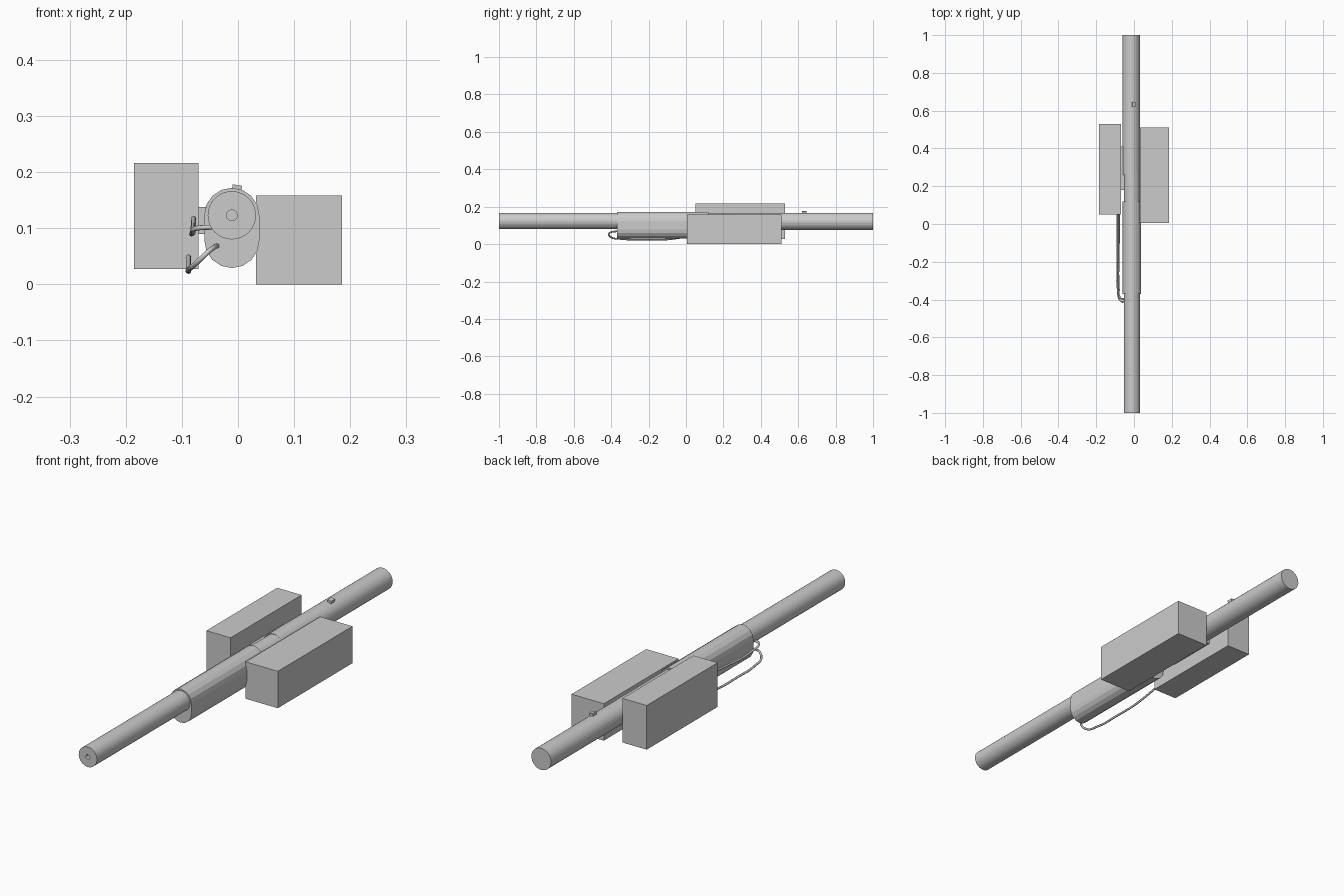
import bpy, bmesh, math
from mathutils import Matrix

if "Cube" in bpy.data.objects:
    bpy.data.objects.remove(bpy.data.objects["Cube"])


def finish(name, bm):
    bmesh.ops.recalc_face_normals(bm, faces=bm.faces)
    me = bpy.data.meshes.new(name)
    bm.to_mesh(me)
    bm.free()
    ob = bpy.data.objects.new(name, me)
    bpy.context.collection.objects.link(ob)
    return ob


def box(name, lo, hi, roll=0):
    bm = bmesh.new()
    size = [b - a for a, b in zip(lo, hi)]
    mid = [(a + b) / 2 for a, b in zip(lo, hi)]
    bmesh.ops.create_cube(bm, size=1, matrix=Matrix.Translation(mid)
                          @ Matrix.Rotation(roll, 4, 'Y') @ Matrix.Diagonal((*size, 1)))
    return finish(name, bm)


def arc(cx, cz, r, a0, a1, n):
    return [(cx + r * math.cos(a0 + (a1 - a0) * i / n),
             cz + r * math.sin(a0 + (a1 - a0) * i / n)) for i in range(n + 1)]


def loft(name, sections):
    """Join (profile, y) rings of equal length along y, capped at both ends."""
    bm = bmesh.new()
    rings = [[bm.verts.new((x, y, z)) for x, z in p] for p, y in sections]
    n = len(rings[0])
    for a, b in zip(rings, rings[1:]):
        for i in range(n):
            j = (i + 1) % n
            bm.faces.new((a[i], a[j], b[j], b[i]))
    bm.faces.new(rings[0])
    bm.faces.new(rings[-1])
    return finish(name, bm)


def circle(cx, cz, r, n=32):
    return arc(cx, cz, r, 0, 2 * math.pi, n)[:-1]


def hose(name, pts, r=0.0045):
    cu = bpy.data.curves.new(name, 'CURVE')
    cu.dimensions = '3D'
    cu.bevel_depth = r
    cu.bevel_resolution = 2
    cu.resolution_u = 6
    cu.use_fill_caps = True
    sp = cu.splines.new('BEZIER')
    sp.bezier_points.add(len(pts) - 1)
    for bp, p in zip(sp.bezier_points, pts):
        bp.co = p
        bp.handle_left_type = bp.handle_right_type = 'AUTO'
    ob = bpy.data.objects.new(name, cu)
    bpy.context.collection.objects.link(ob)
    return ob


CX, CZ = -0.011, 0.123

# barrel with a shallow bore, and the slightly wider rear tube
loft("barrel", [(circle(CX, CZ, 0.0095), -0.98), (circle(CX, CZ, 0.0095), -1),
                (circle(CX, CZ, 0.043), -1), (circle(CX, CZ, 0.043), 0.27)])
loft("rear_tube", [(circle(-0.0145, 0.121, 0.0465), y) for y in (0.26, 1)])

# rounded sleeve below and around the barrel
stadium = arc(CX, CZ, 0.049, 0, math.pi, 8) + arc(CX, 0.078, 0.049, math.pi, 2 * math.pi, 8)
loft("sleeve", [(stadium, -0.37), (stadium, 0.12)])

# side housings, mounting plate and sight
box("right_housing", (0.032, 0.005, 0), (0.185, 0.51, 0.158))
box("left_housing", (-0.185, 0.05, 0.027), (-0.07, 0.53, 0.216))
box("mount_plate", (-0.072, 0.18, 0.09), (-0.045, 0.41, 0.138))
box("sight", (-0.011, 0.62, 0.158), (0.006, 0.645, 0.177), math.radians(10))

# hoses from the left housing to the sleeve front
hose("upper_hose", [(-0.079, 0.06, 0.118), (-0.08, -0.12, 0.098), (-0.08, -0.34, 0.092),
                    (-0.073, -0.39, 0.1), (-0.045, -0.4, 0.102)])
hose("lower_hose", [(-0.088, 0.06, 0.05), (-0.088, -0.1, 0.025), (-0.088, -0.22, 0.024),
                    (-0.087, -0.34, 0.027), (-0.073, -0.405, 0.039),
                    (-0.053, -0.41, 0.058), (-0.035, -0.36, 0.07)])
